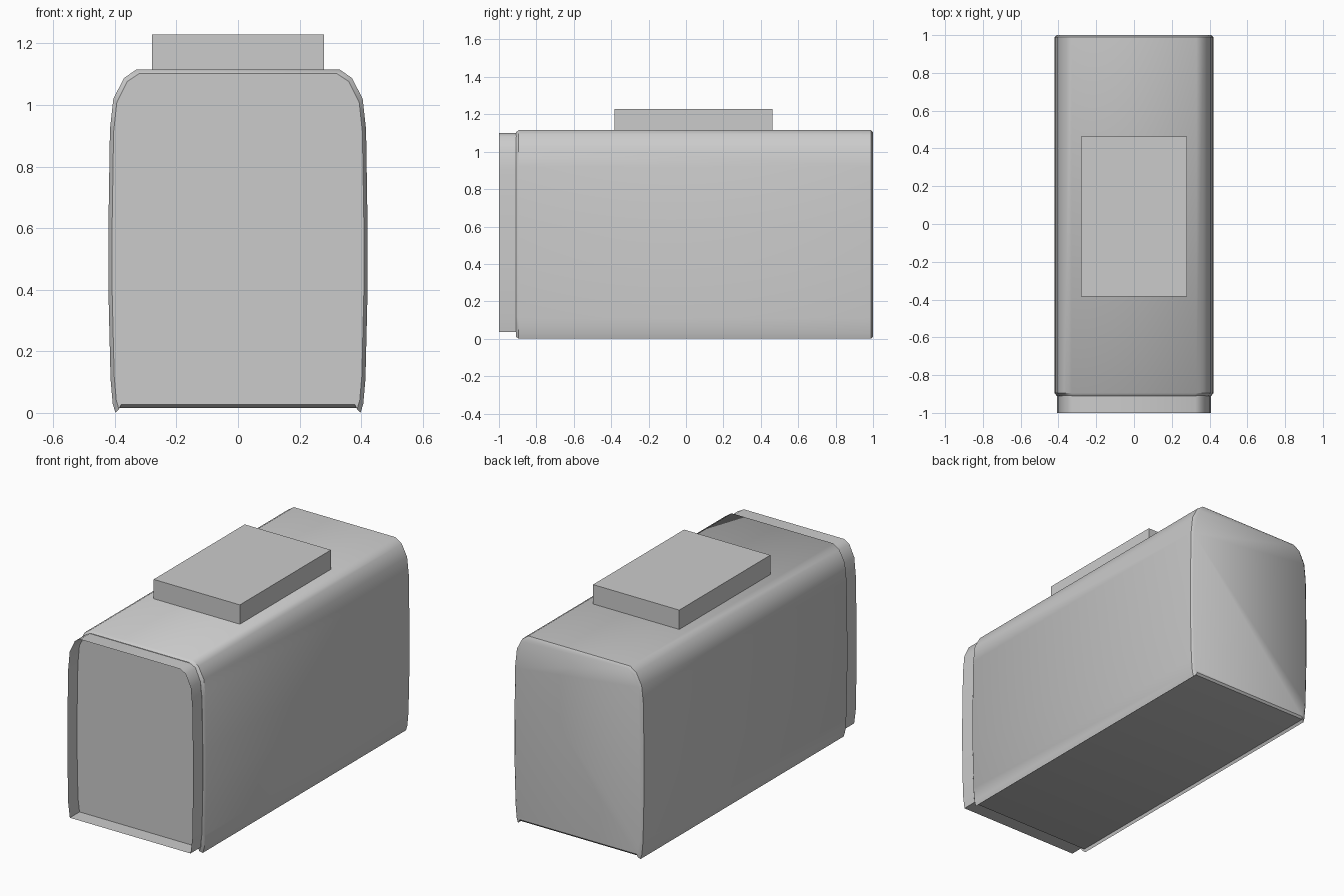
import bpy, bmesh, math

cube = bpy.data.objects.get("Cube")
if cube:
    bpy.data.objects.remove(cube, do_unlink=True)

grey = bpy.data.materials.new("plain grey")
grey.use_nodes = True
grey.diffuse_color = (0.6, 0.6, 0.6, 1)
grey.node_tree.nodes["Principled BSDF"].inputs["Base Color"].default_value = (0.6, 0.6, 0.6, 1)


def finish(name, bm, smooth=False):
    bmesh.ops.recalc_face_normals(bm, faces=bm.faces)
    mesh = bpy.data.meshes.new(name)
    bm.to_mesh(mesh)
    bm.free()
    mesh.materials.append(grey)
    obj = bpy.data.objects.new(name, mesh)
    bpy.context.collection.objects.link(obj)
    if smooth:
        bpy.ops.object.select_all(action="DESELECT")
        obj.select_set(True)
        bpy.context.view_layer.objects.active = obj
        bpy.ops.object.shade_smooth_by_angle(angle=math.radians(40))
    return obj


def mirrored(half):
    return half + [(-x, z) for x, z in reversed(half)]


def inset(points, amount, middle=0.55):
    # Shrink a section towards its centre by the same distance each way
    return [(x * (1 - amount / 0.42), middle + (z - middle) * (1 - amount / 0.55))
            for x, z in points]


def loft(name, sections, caps, smooth):
    # Join sections placed along y, with optional flat ends
    bm = bmesh.new()
    rings = [[bm.verts.new((x, y, z)) for x, z in pts] for y, pts in sections]
    count = len(rings[0])
    for a, b in zip(rings, rings[1:]):
        for i in range(count):
            j = (i + 1) % count
            bm.faces.new((a[i], a[j], b[j], b[i]))
    if caps:
        bm.faces.new(rings[0])
        bm.faces.new(rings[-1])
    return finish(name, bm, smooth)


# Main body: bulging sides, rounded top corners, lips around a sunken base
body = mirrored([(0.33, 1.115), (0.37, 1.088), (0.405, 1.02), (0.416, 0.92),
                 (0.421, 0.6), (0.421, 0.4), (0.414, 0.11), (0.407, 0.03),
                 (0.398, 0.0), (0.39, 0.016)])
small = inset(body, 0.012)
loft("body", [(-0.91, small), (-0.895, body), (0.99, body), (1.0, small)], True, True)

# Thin open collar around the recessed front panel
collar = mirrored([(0.325, 1.1), (0.36, 1.08), (0.393, 1.01), (0.403, 0.9),
                   (0.408, 0.6), (0.408, 0.4), (0.403, 0.12), (0.392, 0.035)])
loft("front_collar", [(-1.0, collar), (-0.905, collar)], False, True)

# Raised pad on the top
bm = bmesh.new()
bmesh.ops.create_cube(bm, size=1)
for v in bm.verts:
    v.co = (v.co.x * 0.56, v.co.y * 0.845 + 0.04, v.co.z * 0.125 + 1.166)
finish("top_pad", bm)
